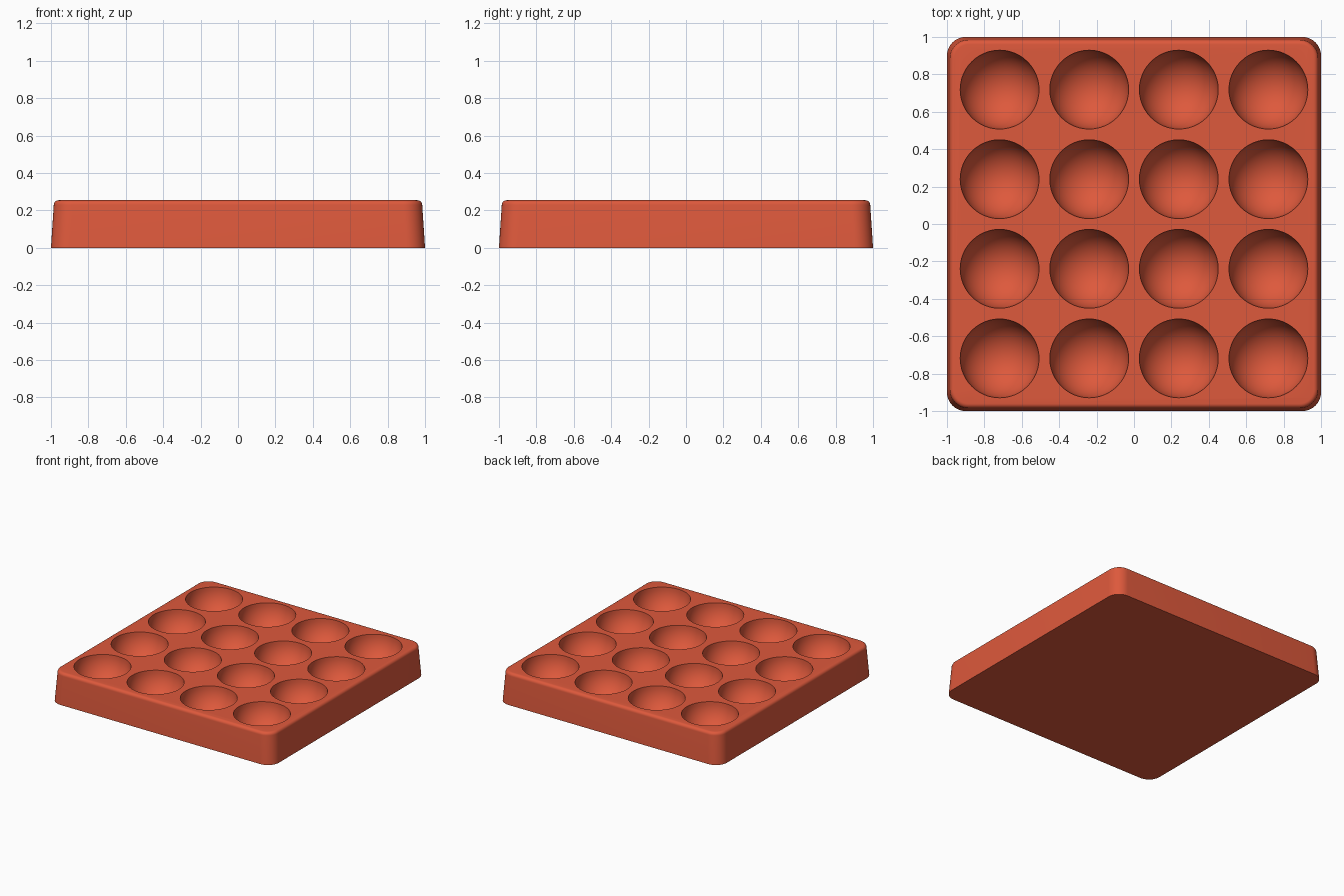
import bpy
import bmesh
from math import cos, sin, pi
from mathutils import Matrix

if "Cube" in bpy.data.objects:
    bpy.data.objects.remove(bpy.data.objects["Cube"], do_unlink=True)

HEIGHT = 0.254
TOP_HALF = 0.985
CORNER = 0.1
ROUND = 0.025
WELL_RADIUS = 0.211
PITCH = 0.479

# Terracotta red for the whole tray
clay = bpy.data.materials.new("terracotta_red")
clay.use_nodes = True
colour = (0.73, 0.1, 0.045, 1)
clay.diffuse_color = colour
clay.node_tree.nodes["Principled BSDF"].inputs["Base Color"].default_value = colour


def make_object(name, bm):
    mesh = bpy.data.meshes.new(name)
    bmesh.ops.recalc_face_normals(bm, faces=bm.faces)
    bm.to_mesh(mesh)
    bm.free()
    mesh.materials.append(clay)
    obj = bpy.data.objects.new(name, mesh)
    bpy.context.collection.objects.link(obj)
    return obj


def rounded_square(bm, half, radius, z, steps=10):
    ring = []
    for quarter in range(4):
        mid = (quarter + 0.5) * pi / 2
        sx = 1 if cos(mid) > 0 else -1
        sy = 1 if sin(mid) > 0 else -1
        for i in range(steps + 1):
            a = (quarter + i / steps) * pi / 2
            ring.append(bm.verts.new((sx * (half - radius) + radius * cos(a),
                                      sy * (half - radius) + radius * sin(a), z)))
    return ring


# Tray body: tapered sides, then a rounded upper rim
bm = bmesh.new()
rings = [rounded_square(bm, 1.0, CORNER, 0)]
for i in range(7):
    a = i / 6 * pi / 2
    inset = ROUND * (1 - cos(a))
    rings.append(rounded_square(bm, TOP_HALF - inset, CORNER - inset,
                                HEIGHT - ROUND * (1 - sin(a))))
for low, high in zip(rings, rings[1:]):
    for i in range(len(low)):
        j = (i + 1) % len(low)
        bm.faces.new((low[i], low[j], high[j], high[i]))
bm.faces.new(rings[0][::-1])
bm.faces.new(rings[-1])
tray = make_object("tray", bm)

# Sixteen round wells, four by four
bm = bmesh.new()
for col in range(4):
    for row in range(4):
        place = Matrix.Translation(((col - 1.5) * PITCH, (row - 1.5) * PITCH, HEIGHT + 0.002))
        bmesh.ops.create_uvsphere(bm, u_segments=48, v_segments=24,
                                  radius=WELL_RADIUS, matrix=place)
cutter = make_object("well_cutter", bm)
cutter.hide_render = True

cut = tray.modifiers.new("wells", "BOOLEAN")
cut.operation = "DIFFERENCE"
cut.solver = "EXACT"
cut.object = cutter

bpy.ops.object.select_all(action="DESELECT")
tray.select_set(True)
bpy.context.view_layer.objects.active = tray
bpy.ops.object.modifier_apply(modifier=cut.name)
bpy.data.objects.remove(cutter, do_unlink=True)
bpy.ops.object.shade_smooth_by_angle(angle=pi / 5)
